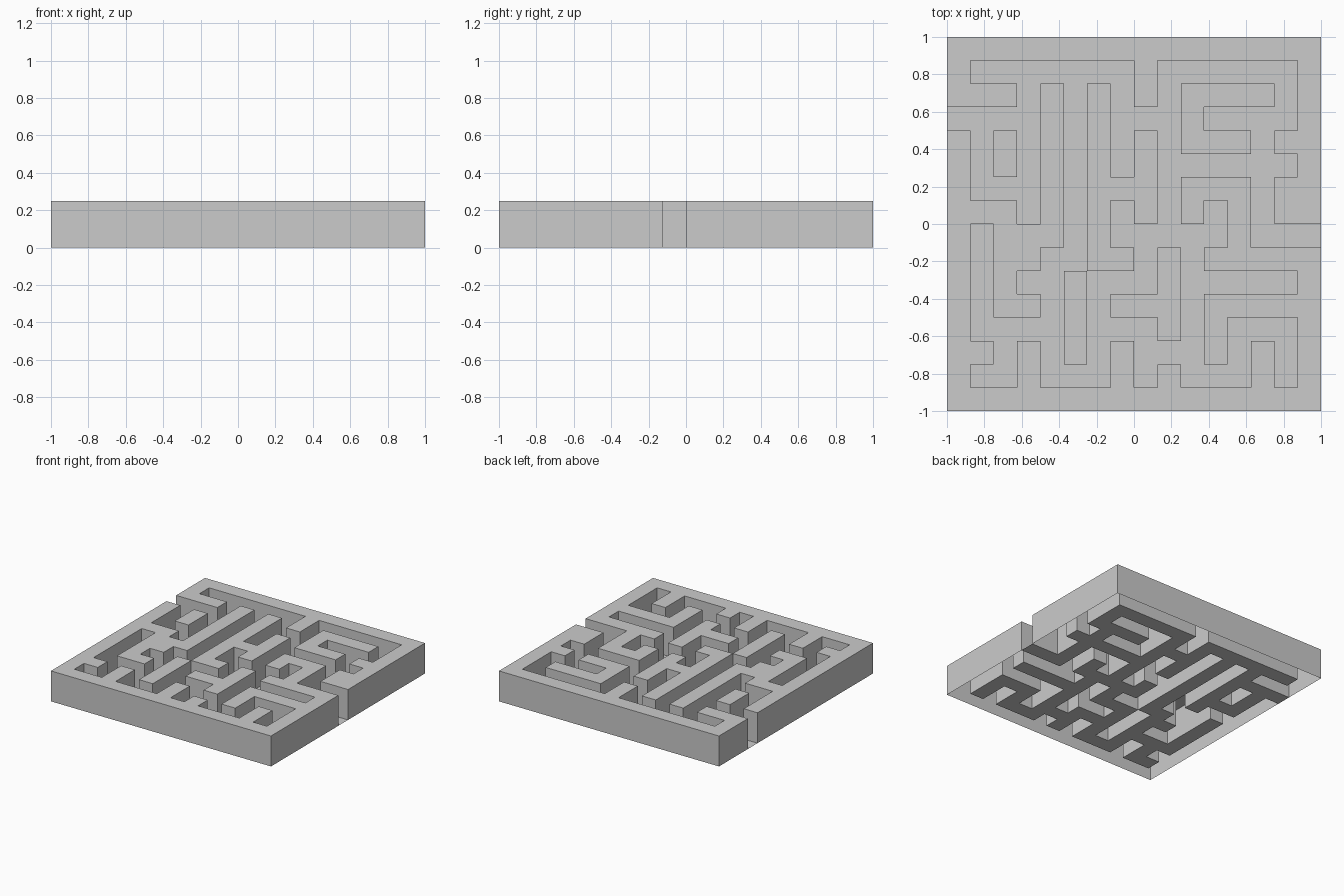
import bpy, bmesh

if "Cube" in bpy.data.objects:
    bpy.data.objects.remove(bpy.data.objects["Cube"])

# Maze plan seen from above: '#' is wall, '.' is corridor floor
PLAN = [
    "################",
    "#.......#......#",
    "###.#.#.#.####.#",
    "....#.#...#....#",
    "#.#.#.#.#.###.##",
    "#.#.#.#.#......#",
    "#...#.###.###.##",
    "###.#.#.#.#.#.##",
    "#.###.#.....#...",
    "#.##..##.#.#####",
    "#.#..#...#.....#",
    "#.##.#.###.#####",
    "#....#...#.#...#",
    "##.#.#.#...#.#.#",
    "#..#...#.#...#.#",
    "################",
]
N = len(PLAN)
CELL = 2 / N
HEIGHT = 0.25


def is_wall(face):
    c = face.calc_center_median()
    return PLAN[int((1 - c.y) / CELL)][int((c.x + 1) / CELL)] == "#"


# Floor sheet, one square per cell
bm = bmesh.new()
bmesh.ops.create_grid(bm, x_segments=N, y_segments=N, size=1)

# Walls: pull the wall cells up out of the sheet (hollow underneath)
walls = [f for f in bm.faces if is_wall(f)]
result = bmesh.ops.extrude_face_region(bm, geom=walls)
top = [v for v in result["geom"] if isinstance(v, bmesh.types.BMVert)]
bmesh.ops.translate(bm, vec=(0, 0, HEIGHT), verts=top)
bmesh.ops.delete(bm, geom=[f for f in walls if f.is_valid], context="FACES")

mesh = bpy.data.meshes.new("maze")
bm.to_mesh(mesh)
bm.free()
maze = bpy.data.objects.new("maze", mesh)
bpy.context.collection.objects.link(maze)
